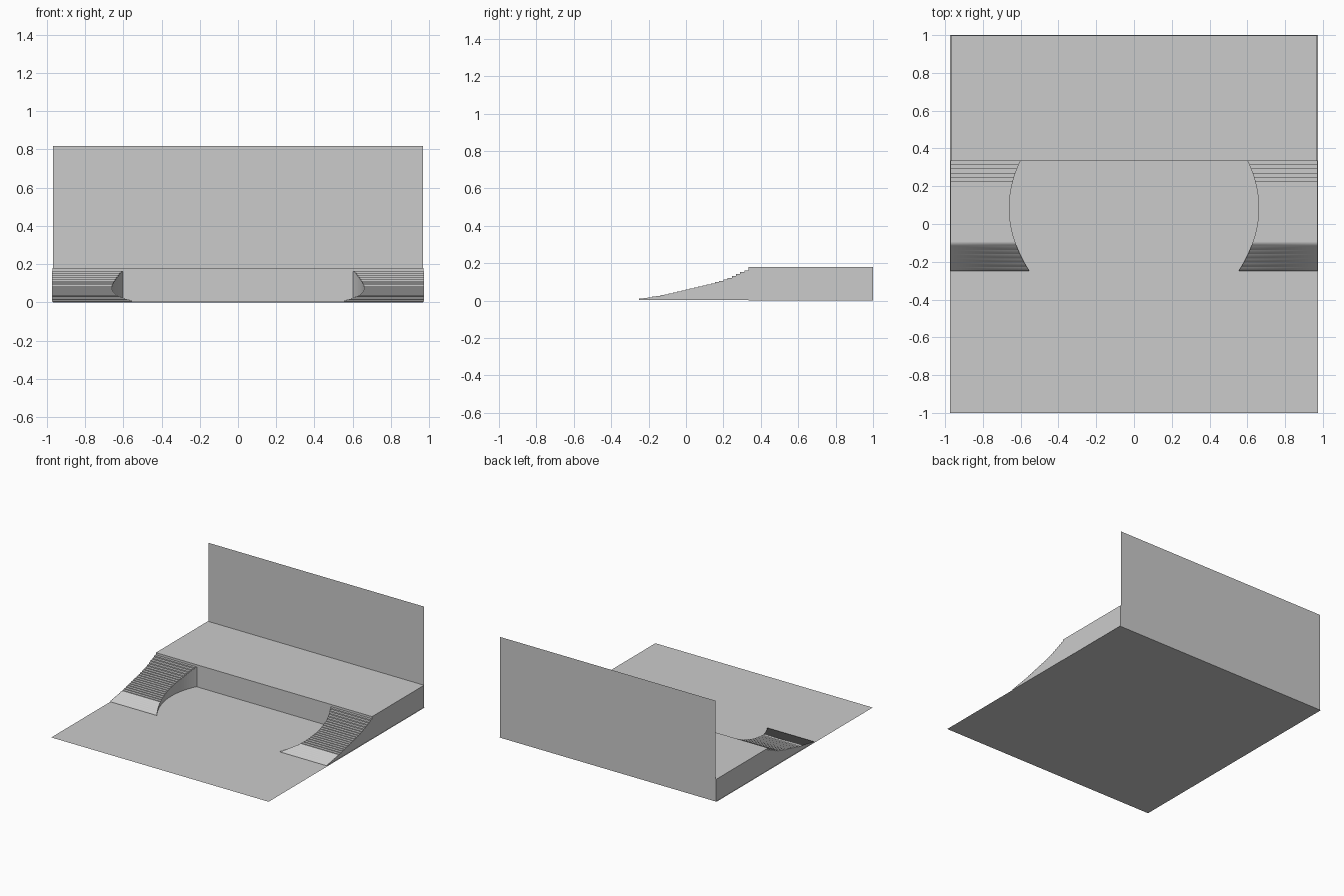
import bpy, bmesh

if "Cube" in bpy.data.objects:
    bpy.data.objects.remove(bpy.data.objects["Cube"])


def make_object(name, bm):
    mesh = bpy.data.meshes.new(name)
    bm.to_mesh(mesh)
    bm.free()
    obj = bpy.data.objects.new(name, mesh)
    bpy.context.collection.objects.link(obj)
    return obj


def sheet(name, corners):
    bm = bmesh.new()
    bm.faces.new([bm.verts.new(c) for c in corners])
    return make_object(name, bm)


def box(name, lo, hi):
    bm = bmesh.new()
    bmesh.ops.create_cube(bm, size=1)
    for v in bm.verts:
        v.co = [(a + b) / 2 + c * (b - a) for a, b, c in zip(lo, hi, v.co)]
    return make_object(name, bm)


# Curved inner edge of the stairs, seen from above
def inner_x(y):
    return 0.66 - 0.95 * (y - 0.085) ** 2


# Stair height, getting steeper towards the platform
def height(y):
    pts = [(-0.25, 0.01), (-0.1, 0.036), (0, 0.06), (0.1, 0.083),
           (0.2, 0.112), (0.335, 0.172)]
    for (y0, z0), (y1, z1) in zip(pts, pts[1:]):
        if y <= y1 + 1e-6:
            return z0 + (z1 - z0) * (y - y0) / (y1 - y0)


def staircase(name, side, steps=26, y0=-0.25, y1=0.335, base=0.004, outer=0.972):
    bm = bmesh.new()
    pair = lambda y, z: (bm.verts.new((side * inner_x(y), y, z)),
                         bm.verts.new((side * outer, y, z)))
    ys = [y0 + (y1 - y0) * i / steps for i in range(steps + 1)]
    feet = [pair(y, base) for y in ys]
    low = feet[0]
    for i in range(steps):
        a, b = ys[i], ys[i + 1]
        z = height(a)
        front, back = pair(a, z), pair(b, z)
        # riser, tread and underside
        riser = bm.faces.new((low[0], low[1], front[1], front[0]))
        tread = bm.faces.new((front[0], front[1], back[1], back[0]))
        riser.smooth = tread.smooth = b < -0.08
        bm.faces.new((feet[i][0], feet[i + 1][0], feet[i + 1][1], feet[i][1]))
        # curved inner cheek and straight outer cheek
        for k in (0, 1):
            loop = [feet[i][k], feet[i + 1][k], back[k], front[k]]
            if i > 0:
                loop.append(low[k])
            bm.faces.new(loop)
        low = back
    bm.faces.new((feet[-1][0], feet[-1][1], low[1], low[0]))
    bmesh.ops.recalc_face_normals(bm, faces=bm.faces)
    # keep the side walls crisp against the treads
    for e in bm.edges:
        if any(abs(f.normal.x) > 0.7 for f in e.link_faces) and \
                any(abs(f.normal.x) < 0.7 for f in e.link_faces):
            e.smooth = False
    return make_object(name, bm)


# Floor, raised platform and back wall
sheet("floor", [(-0.975, -1, 0), (0.975, -1, 0), (0.975, 1, 0), (-0.975, 1, 0)])
box("platform", (-0.97, 0.333, 0.001), (0.97, 0.999, 0.18))
sheet("back_wall", [(-0.967, 1, 0), (0.967, 1, 0), (0.967, 1, 0.817), (-0.967, 1, 0.817)])

# Matching stairs on both sides
staircase("stairs_right", 1)
staircase("stairs_left", -1)
